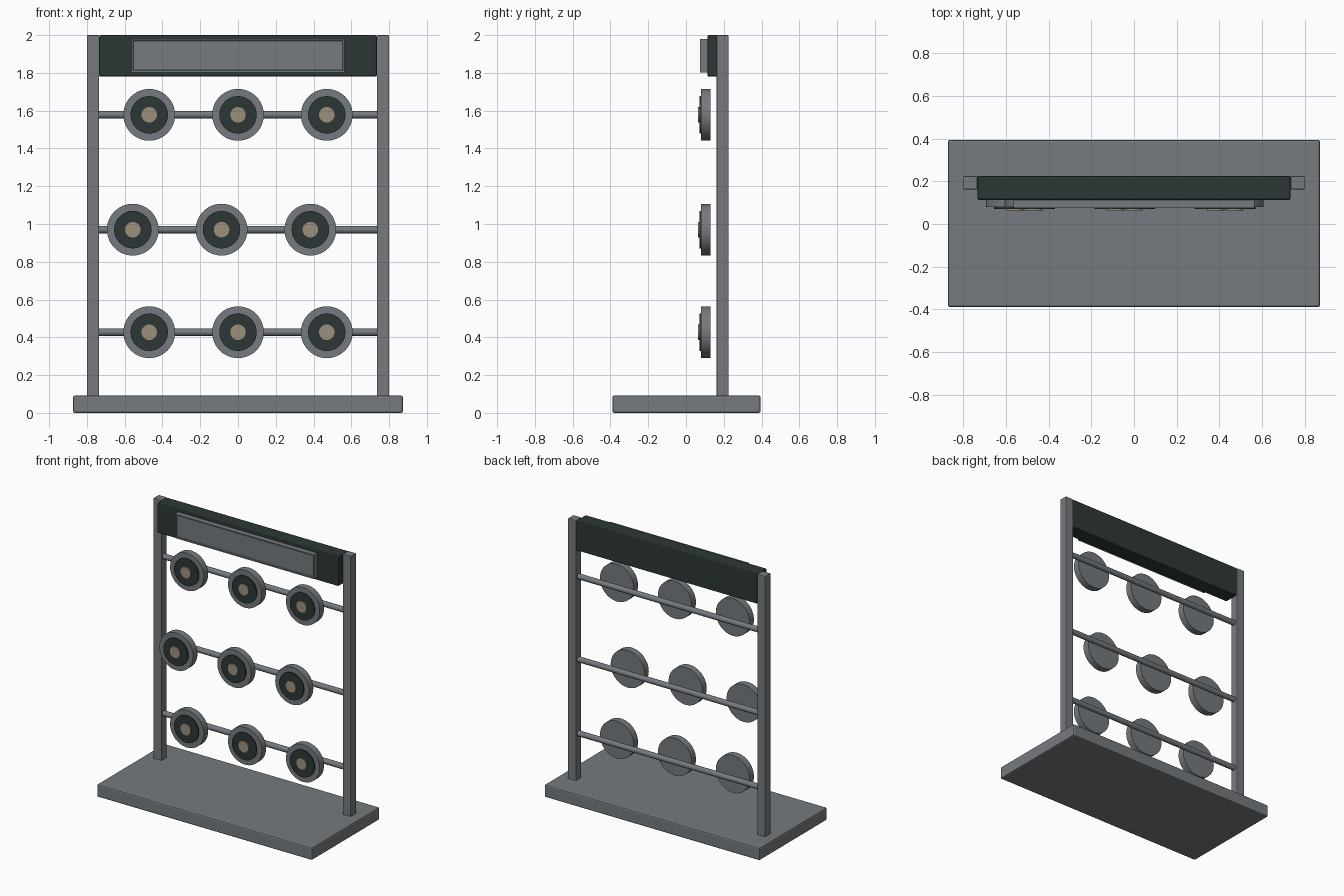
import bpy, bmesh, math

if "Cube" in bpy.data.objects:
    bpy.data.objects.remove(bpy.data.objects["Cube"])


def material(name, rgb):
    m = bpy.data.materials.new(name)
    m.diffuse_color = (*rgb, 1)
    m.use_nodes = True
    m.node_tree.nodes["Principled BSDF"].inputs["Base Color"].default_value = m.diffuse_color
    return m


GREY = material("steel grey", (0.18, 0.195, 0.21))
DARK = material("dark green grey", (0.027, 0.039, 0.037))
TAN = material("warm tan", (0.33, 0.28, 0.20))


def finish(bm, name, mat):
    me = bpy.data.meshes.new(name)
    bm.to_mesh(me)
    bm.free()
    me.materials.append(mat)
    ob = bpy.data.objects.new(name, me)
    bpy.context.collection.objects.link(ob)
    return ob


def box(name, x, y, z, mat, bevel=0.0, recess=None):
    bm = bmesh.new()
    bmesh.ops.create_cube(bm, size=1)
    for v in bm.verts:
        v.co = [a + (c + 0.5) * (b - a) for c, (a, b) in zip(v.co, (x, y, z))]
    if recess:
        # sunken panel in the front face
        front = [f for f in bm.faces if f.normal.y < -0.9]
        bmesh.ops.inset_region(bm, faces=front, thickness=recess)
        bmesh.ops.inset_region(bm, faces=front, thickness=0.003, depth=-0.008)
    ob = finish(bm, name, mat)
    if bevel:
        mod = ob.modifiers.new("bevel", 'BEVEL')
        mod.width = bevel
        mod.segments = 2
    return ob


def cylinder(name, centre, r, length, axis, mat, segs=48):
    bm = bmesh.new()
    bmesh.ops.create_cone(bm, cap_ends=True, segments=segs, radius1=r, radius2=r, depth=length)
    for v in bm.verts:
        a, b, c = v.co
        v.co = (c, a, b) if axis == 'x' else (b, c, a)
        for i in range(3):
            v.co[i] += centre[i]
    ob = finish(bm, name, mat)
    bpy.ops.object.select_all(action='DESELECT')
    ob.select_set(True)
    bpy.context.view_layer.objects.active = ob
    bpy.ops.object.shade_smooth_by_angle(angle=math.radians(30))
    return ob


# Base, posts and header
box("base", (-0.873, 0.873), (-0.39, 0.395), (0, 0.092), GREY, 0.01)
for side, s in (("left", -1), ("right", 1)):
    box(side + "_post", tuple(sorted((s * 0.735, s * 0.8))), (0.162, 0.225), (0.085, 2.0), GREY, 0.004)
box("header", (-0.735, 0.735), (0.113, 0.225), (1.78, 2.0), DARK, 0.008)
box("header_panel", (-0.565, 0.565), (0.075, 0.116), (1.803, 1.98), GREY, recess=0.013)

# Rods, each with three target discs in front
for row, (z, shift) in enumerate(((0.427, 0), (0.97, -0.087), (1.578, 0)), 1):
    cylinder(f"rod_{row}", (0, 0.192, z), 0.02, 1.48, 'x', GREY, 24)
    for col in range(3):
        x = (col - 1) * 0.47 + shift
        tag = f"_{row}_{col + 1}"
        for part, r, y0, y1, mat in (("disc", 0.137, 0.08, 0.13, GREY),
                                     ("disc_ring", 0.099, 0.071, 0.082, DARK),
                                     ("disc_centre", 0.041, 0.064, 0.073, TAN)):
            cylinder(part + tag, (x, (y0 + y1) / 2, z), r, y1 - y0, 'y', mat)
